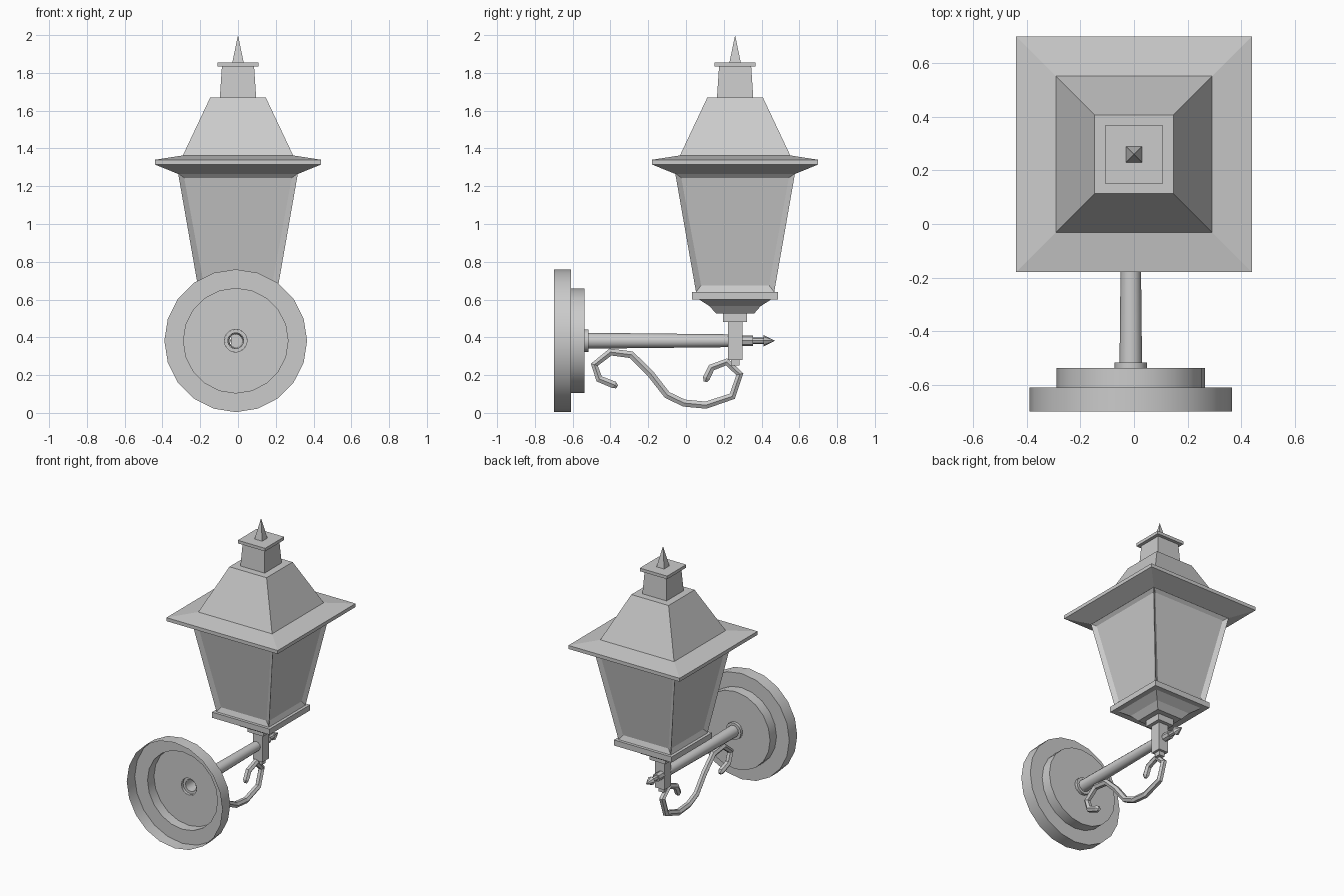
import bpy, bmesh, math
from mathutils import Vector

if "Cube" in bpy.data.objects:
    bpy.data.objects.remove(bpy.data.objects["Cube"])

ARM_X, ARM_Z, LAMP_Y = -0.012, 0.382, 0.26


def finish(bm, name, smooth=False):
    bmesh.ops.recalc_face_normals(bm, faces=bm.faces[:])
    me = bpy.data.meshes.new(name)
    bm.to_mesh(me)
    bm.free()
    ob = bpy.data.objects.new(name, me)
    bpy.context.collection.objects.link(ob)
    if smooth:
        bpy.ops.object.select_all(action='DESELECT')
        ob.select_set(True)
        bpy.context.view_layer.objects.active = ob
        bpy.ops.object.shade_smooth_by_angle(angle=math.radians(35))
    return ob


def loft(profile, sides, place, start=0.0, caps=(True, True)):
    """Skin rings given as (radius, height); a zero radius makes a tip."""
    bm = bmesh.new()
    rings = []
    for r, h in profile:
        n = sides if r else 1
        rings.append([bm.verts.new(place(r * math.cos(start + math.tau * i / n),
                                         r * math.sin(start + math.tau * i / n), h))
                      for i in range(n)])
    for a, b in zip(rings, rings[1:]):
        for i in range(sides):
            j = (i + 1) % sides
            bm.faces.new((a[i], a[j], b[0]) if len(b) == 1 else (a[i], a[j], b[j], b[i]))
    for ring, cap in zip((rings[0], rings[-1]), caps):
        if cap and len(ring) > 2:
            bm.faces.new(ring)
    return bm


def square(profile):
    """Square section stack on the lantern axis, given as (half width, z)."""
    return loft([(w * math.sqrt(2), z) for w, z in profile], 4,
                lambda a, b, h: Vector((a, LAMP_Y + b, h)), math.pi / 4)


def turned(name, profile, sides, caps=(False, False)):
    """Round part on the arm axis, given as (radius, y)."""
    bm = loft(profile, sides, lambda a, b, h: Vector((ARM_X + a, h, ARM_Z + b)),
              math.pi / 2, caps)
    return finish(bm, name, True)


# Hollow stepped wall plate, collar, arm and rear finial
turned("wall_plate", [(0.378, -0.70), (0.378, -0.61), (0.277, -0.61),
                      (0.277, -0.537), (0.06, -0.537)], 20)
turned("arm_collar", [(0.06, -0.537), (0.06, -0.517), (0.042, -0.517)], 16)
turned("arm", [(0.042, -0.517), (0.034, 0.23)], 12)
turned("arm_finial", [(0.028, 0.29), (0.028, 0.355), (0.018, 0.355), (0.018, 0.41),
                      (0.03, 0.41), (0.0, 0.472)], 8)

# Post and lantern base
finish(square([(0.038, 0.28), (0.038, 0.48)]), "post")
finish(square([(0.063, 0.48), (0.063, 0.525)]), "neck")
finish(square([(0.10, 0.525), (0.135, 0.565), (0.19, 0.60), (0.228, 0.60),
               (0.228, 0.64)]), "lantern_base")

# Lantern body with recessed panes
bm = square([(0.207, 0.64), (0.317, 1.268)])
sides = [f for f in bm.faces if abs(f.normal.z) < 0.7 and
         max(v.co.z for v in f.verts) - min(v.co.z for v in f.verts) > 0.1]
bmesh.ops.recalc_face_normals(bm, faces=bm.faces[:])
bmesh.ops.inset_individual(bm, faces=sides, thickness=0.042, depth=-0.018)
finish(bm, "lantern_body")

# Roof, chimney, cap and spike
finish(square([(0.317, 1.265), (0.44, 1.315), (0.44, 1.34), (0.292, 1.363),
               (0.147, 1.67)]), "roof")
finish(square([(0.096, 1.67), (0.085, 1.835)]), "chimney")
finish(square([(0.108, 1.833), (0.108, 1.855)]), "chimney_cap")
finish(square([(0.03, 1.855), (0.0, 2.0)]), "spike")

# Scrolled iron brace below the arm, as (y, z, thickness)
path = [(-0.365, 0.138, 0.5), (-0.38, 0.148, 1), (-0.46, 0.18, 1), (-0.485, 0.255, 1),
        (-0.40, 0.322, 1), (-0.29, 0.308, 1), (-0.19, 0.21, 1), (-0.10, 0.095, 1),
        (-0.01, 0.052, 1), (0.105, 0.041, 1), (0.245, 0.088, 1), (0.285, 0.205, 1),
        (0.215, 0.27, 1), (0.135, 0.24, 1), (0.108, 0.185, 1), (0.102, 0.165, 0.5)]
cu = bpy.data.curves.new("scroll_brace", 'CURVE')
cu.dimensions = '3D'
cu.bevel_depth = 0.022
cu.bevel_resolution = 1
cu.use_fill_caps = True
sp = cu.splines.new('POLY')
sp.points.add(len(path) - 1)
for p, (y, z, r) in zip(sp.points, path):
    p.co = (ARM_X, y, z, 1)
    p.radius = r
sp.use_smooth = False
scroll = bpy.data.objects.new("scroll_brace", cu)
bpy.context.collection.objects.link(scroll)

# Small pin joining the brace to the post
finish(square([(0.022, 0.25), (0.022, 0.285)]), "brace_pin")
